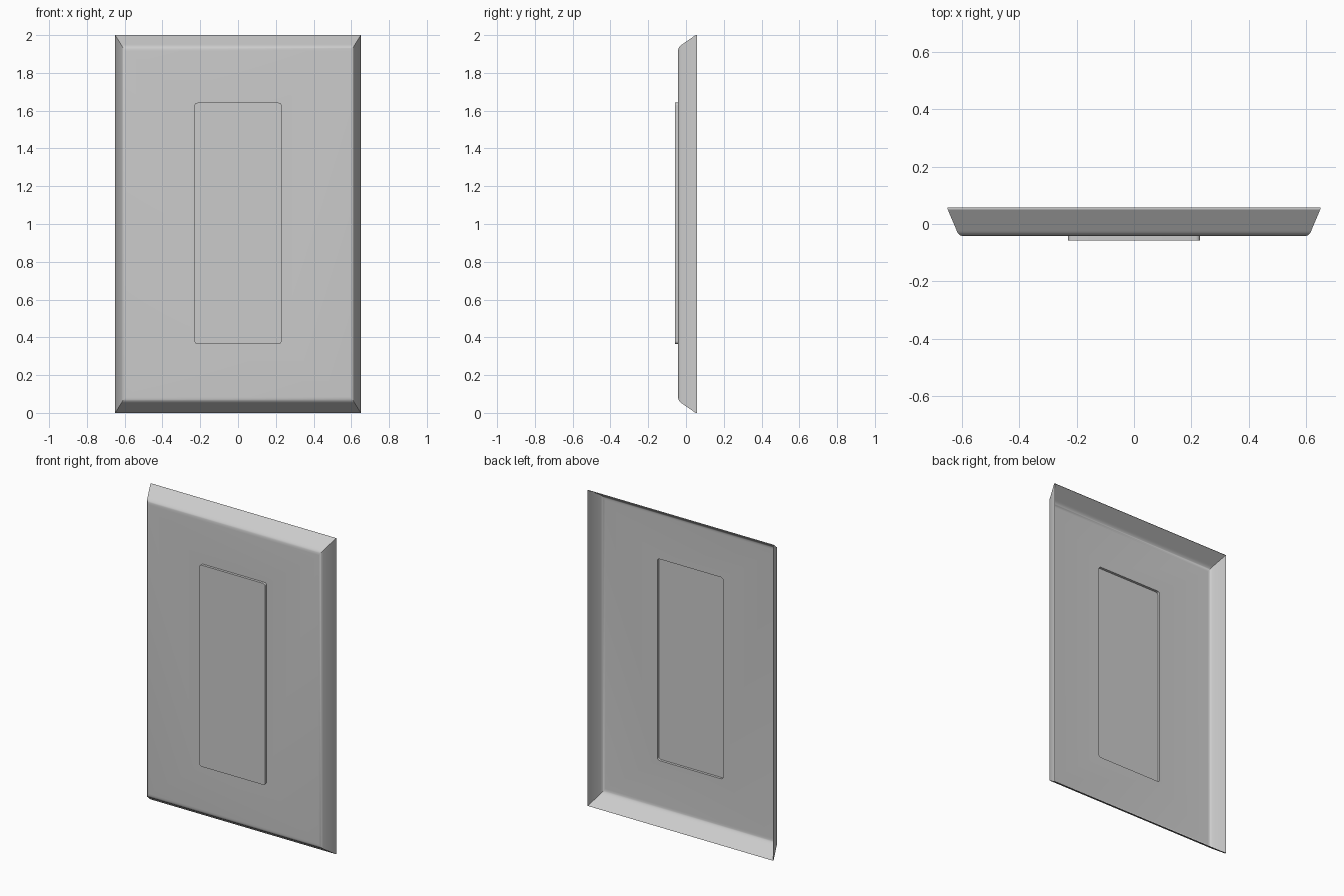
import bpy, bmesh, math

if "Cube" in bpy.data.objects:
    bpy.data.objects.remove(bpy.data.objects["Cube"])

BACK, FACE, TOP = 0.058, -0.042, -0.058   # y of back rim, plate face, paddle face
HX, HZ, CZ = 0.65, 1.0, 1.0               # plate half sizes and centre height
PX, PZ, PC, PR = 0.23, 0.6385, 1.0035, 0.015  # paddle half sizes, centre, corner radius


def rect(bm, hx, hz, cz, y):
    return [bm.verts.new((sx * hx, y, cz + sz * hz))
            for sx, sz in ((1, 1), (-1, 1), (-1, -1), (1, -1))]


def round_rect(bm, hx, hz, cz, r, y, seg=5):
    ring = []
    for k, (sx, sz) in enumerate(((1, 1), (-1, 1), (-1, -1), (1, -1))):
        for i in range(seg + 1):
            a = math.pi / 2 * (k + i / seg)
            ring.append(bm.verts.new((sx * (hx - r) + r * math.cos(a), y,
                                      cz + sz * (hz - r) + r * math.sin(a))))
    return ring


def bridge(bm, a, b):
    n = len(a)
    for i in range(n):
        bm.faces.new((a[i], a[(i + 1) % n], b[(i + 1) % n], b[i]))


def loop_edges(bm, ring):
    out = []
    for i, v in enumerate(ring):
        w = ring[(i + 1) % len(ring)]
        out.append(bm.edges.get((v, w)) or bm.edges.new((v, w)))
    return out


def finish(bm, name):
    bmesh.ops.recalc_face_normals(bm, faces=bm.faces)
    # open shells: make the front face point towards -y
    if max(bm.faces, key=lambda f: abs(f.normal.y) * f.calc_area()).normal.y > 0:
        bmesh.ops.reverse_faces(bm, faces=bm.faces)
    me = bpy.data.meshes.new(name)
    bm.to_mesh(me)
    bm.free()
    ob = bpy.data.objects.new(name, me)
    bpy.context.collection.objects.link(ob)
    bpy.ops.object.select_all(action='DESELECT')
    ob.select_set(True)
    bpy.context.view_layer.objects.active = ob
    bpy.ops.object.shade_smooth_by_angle(angle=math.radians(30))


# Wall plate: hollow shell, sloped sides rolling over into a flat face
bm = bmesh.new()
profile = [(0.0, 0.0, BACK), (0.0, 0.0, BACK - 0.007), (0.031, 0.05, -0.022)]
p0, p1, p2 = (0.031, 0.05, -0.022), (0.037, 0.062, FACE), (0.055, 0.085, FACE)
for i in range(1, 7):  # rounded front edge
    t = i / 6
    profile.append(tuple((1 - t) ** 2 * a + 2 * t * (1 - t) * b + t * t * c
                         for a, b, c in zip(p0, p1, p2)))
rings = [rect(bm, HX - dx, HZ - dz, CZ, y) for dx, dz, y in profile]
for a, b in zip(rings, rings[1:]):
    bridge(bm, a, b)
# Flat face around the paddle opening
hole = round_rect(bm, PX, PZ, PC, PR, FACE)
bmesh.ops.triangle_fill(bm, edges=loop_edges(bm, rings[-1]) + loop_edges(bm, hole),
                        use_beauty=True, normal=(0, -1, 0))
finish(bm, "wall_plate")

# Switch paddle: shallow raised panel, open at the back
bm = bmesh.new()
base = round_rect(bm, PX, PZ, PC, PR, FACE)
front = round_rect(bm, PX, PZ, PC, PR, TOP)
bridge(bm, base, front)
bm.faces.new(front)
finish(bm, "switch_paddle")
